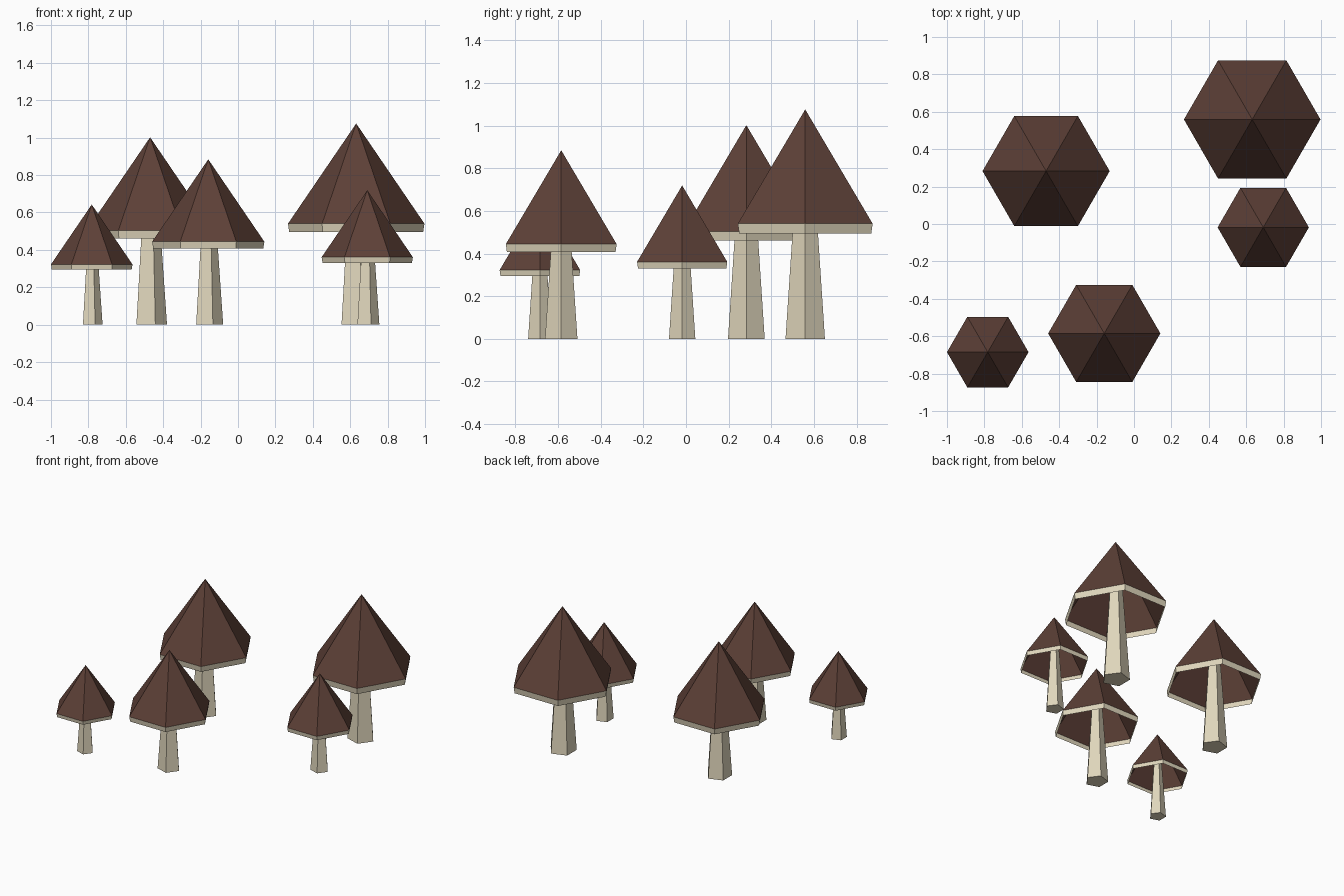
import bpy, bmesh, math
from mathutils import Vector

if "Cube" in bpy.data.objects:
    bpy.data.objects.remove(bpy.data.objects["Cube"])


def material(name, rgb):
    m = bpy.data.materials.new(name)
    m.diffuse_color = (*rgb, 1)
    m.use_nodes = True
    m.node_tree.nodes["Principled BSDF"].inputs["Base Color"].default_value = m.diffuse_color
    return m


BROWN = material("cap_brown", (0.109, 0.051, 0.038))
CREAM = material("stem_cream", (0.74, 0.67, 0.50))


def ring(bm, sides, radius, z):
    return [bm.verts.new((radius * math.cos(i * math.tau / sides),
                          radius * math.sin(i * math.tau / sides), z))
            for i in range(sides)]


def bridge(bm, low, high, mat=0):
    n = len(low)
    for i in range(n):
        j = (i + 1) % n
        bm.faces.new((low[i], low[j], high[j], high[i])).material_index = mat


def finish(bm, name, mats, x, y):
    me = bpy.data.meshes.new(name)
    bm.to_mesh(me)
    bm.free()
    for m in mats:
        me.materials.append(m)
    ob = bpy.data.objects.new(name, me)
    ob.location = Vector((x, y, 0))
    bpy.context.collection.objects.link(ob)


def mushroom(n, x, y, r):
    # tapered five-sided stem reaching up inside the cap
    bm = bmesh.new()
    low = ring(bm, 5, 0.266 * r, 0)
    high = ring(bm, 5, 0.133 * r, 1.92 * r)
    bridge(bm, low, high)
    bm.faces.new(low[::-1])
    bm.faces.new(high)
    finish(bm, f"stem_{n}", [CREAM], x, y)

    # hollow six-sided cap, open underneath, with a cream rim band
    bm = bmesh.new()
    lip = ring(bm, 6, 0.98 * r, 1.355 * r)
    rim = ring(bm, 6, r, 1.48 * r)
    apex = bm.verts.new((0, 0, 2.947 * r))
    bridge(bm, lip, rim, 1)
    for i in range(6):
        bm.faces.new((rim[i], rim[(i + 1) % 6], apex))
    finish(bm, f"cap_{n}", [BROWN, CREAM], x, y)


# x, y, cap radius of each mushroom
for n, spec in enumerate([(0.632, 0.559, 0.365),
                          (-0.470, 0.283, 0.340),
                          (-0.159, -0.585, 0.300),
                          (0.691, -0.018, 0.244),
                          (-0.782, -0.685, 0.218)], 1):
    mushroom(n, *spec)
